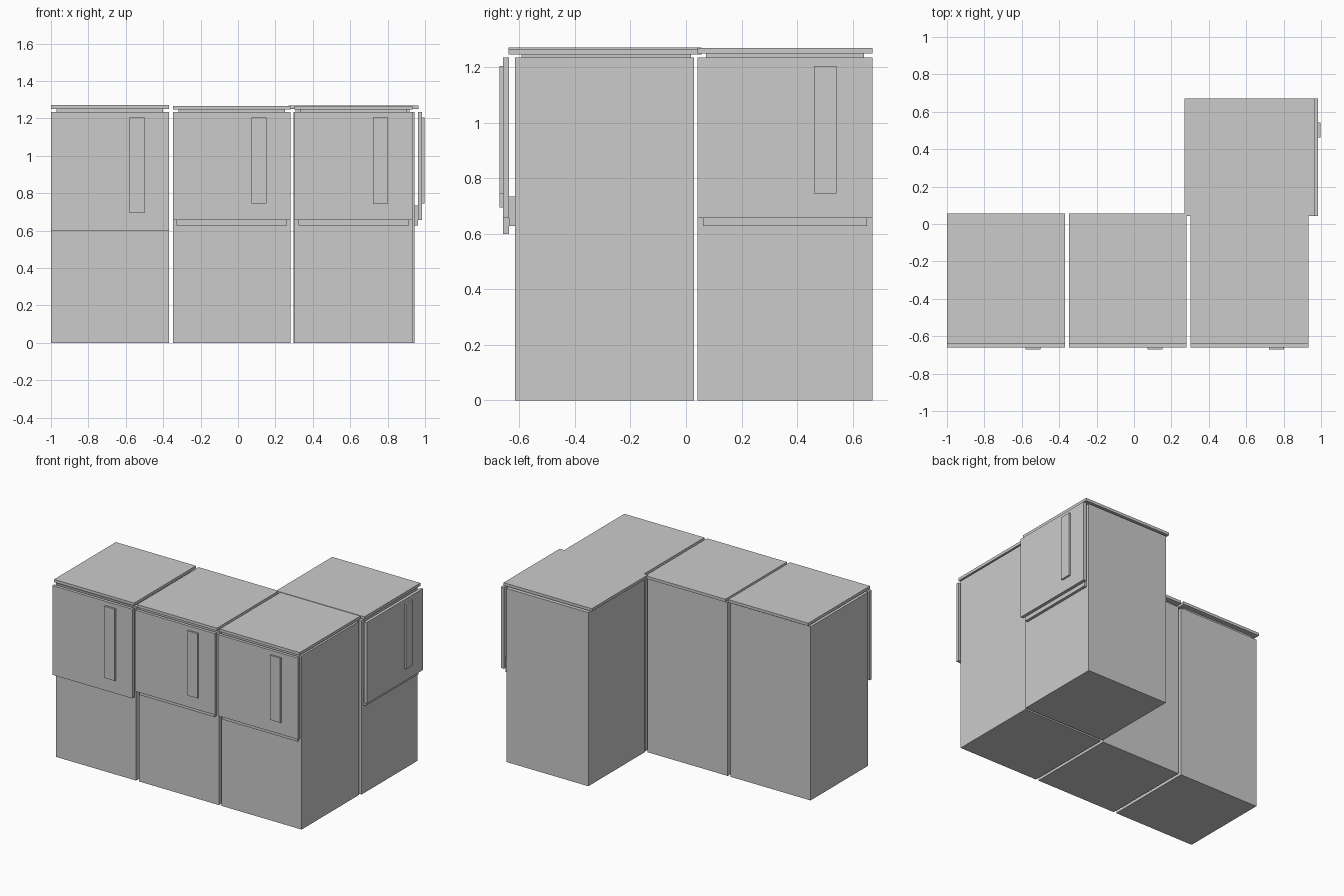
import bpy
from mathutils import Matrix

cube = bpy.data.objects.get("Cube")
if cube:
    bpy.data.objects.remove(cube, do_unlink=True)

grey = bpy.data.materials.new("plain grey")
grey.use_nodes = True
colour = (0.6, 0.6, 0.6, 1)
grey.diffuse_color = colour
grey.node_tree.nodes["Principled BSDF"].inputs["Base Color"].default_value = colour


def box(name, x, y, z, place):
    """Box from (low, high) ranges, set into the room by a matrix."""
    bpy.ops.mesh.primitive_cube_add(size=1)
    ob = bpy.context.object
    ob.name = name
    centre = [sum(r) / 2 for r in (x, y, z)]
    size = [r[1] - r[0] for r in (x, y, z)]
    ob.data.transform(place @ Matrix.Translation(centre) @ Matrix.Diagonal((*size, 1)))
    ob.data.materials.append(grey)


WIDTH = 0.63


def cabinet(name, place, door_bottom, handle_bottom, top_z):
    """Cabinet whose left front body corner is the origin, facing -y."""
    box(name + "_body", (0, WIDTH), (0, 0.645), (0, 1.235), place)
    # raised lid on a recessed lip
    box(name + "_lid_lip", (0.03, 0.6), (0.025, 0.635), (1.235, top_z - 0.02), place)
    box(name + "_lid", (0, WIDTH), (-0.022, 0.672), (top_z - 0.02, top_z), place)
    # door held off the body by a bottom rail
    box(name + "_door_rail", (0.02, 0.61), (-0.02, 0), (0.628, 0.735), place)
    box(name + "_door", (0, WIDTH), (-0.042, -0.02), (door_bottom, 1.235), place)
    box(name + "_handle", (0.42, 0.5), (-0.055, -0.042), (handle_bottom, 1.205), place)


# front row
cabinet("left_cabinet", Matrix.Translation((-1, -0.617, 0)), 0.6, 0.695, 1.271)
cabinet("middle_cabinet", Matrix.Translation((-0.348, -0.617, 0)), 0.657, 0.745, 1.267)
cabinet("corner_cabinet", Matrix.Translation((0.303, -0.617, 0)), 0.657, 0.745, 1.267)

# side return, facing +x
turn = Matrix.Translation((0.943, 0.042, 0)) @ Matrix.Rotation(1.570796, 4, "Z")
cabinet("return_cabinet", turn, 0.657, 0.745, 1.27)
